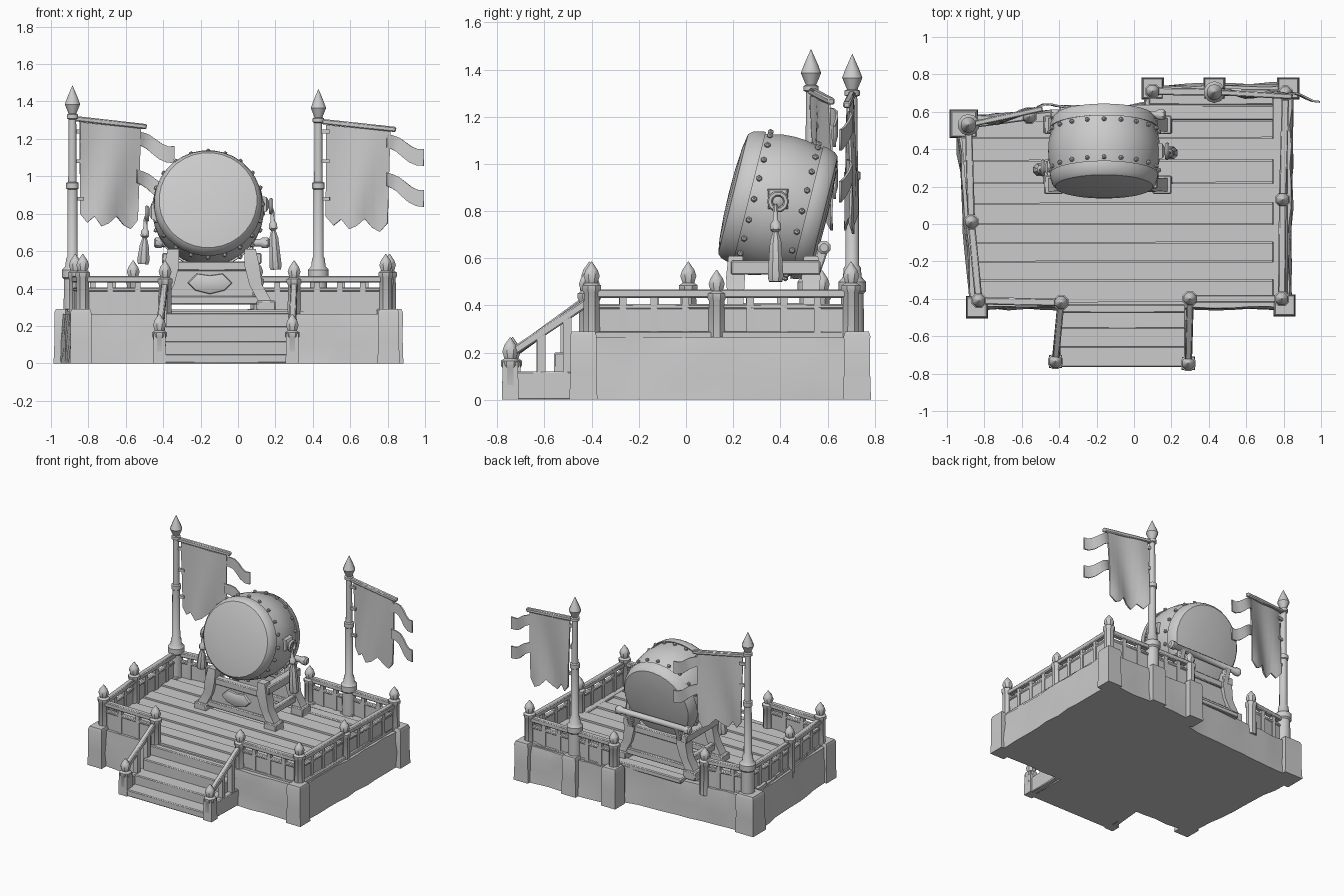
import bpy, bmesh, random
from math import sin, cos, pi, radians
from mathutils import Vector, Matrix, Euler

if "Cube" in bpy.data.objects:
    bpy.data.objects.remove(bpy.data.objects["Cube"])

random.seed(4)

def finish(bm, name):
    bmesh.ops.remove_doubles(bm, verts=bm.verts, dist=0.0003)
    bmesh.ops.recalc_face_normals(bm, faces=bm.faces)
    for f in bm.faces:
        f.smooth = True
    for e in bm.edges:
        e.smooth = len(e.link_faces) == 2 and e.calc_face_angle(0) < 0.65
    me = bpy.data.meshes.new(name)
    bm.to_mesh(me)
    bm.free()
    ob = bpy.data.objects.new(name, me)
    bpy.context.collection.objects.link(ob)
    return ob

def loft(name, rings, caps=True):
    bm = bmesh.new()
    vs = [[bm.verts.new(p) for p in r] for r in rings]
    n = len(rings[0])
    for a, b in zip(vs, vs[1:]):
        for i in range(n):
            bm.faces.new((a[i], a[(i + 1) % n], b[(i + 1) % n], b[i]))
    if caps:
        bm.faces.new(vs[0])
        bm.faces.new(vs[-1])
    return finish(bm, name)

def lathe(name, profile, loc, sides=8, rot=(0, 0, 0), caps=True):
    m = Matrix.Translation(loc) @ Euler(rot).to_matrix().to_4x4()
    rings = [[m @ Vector((r * cos(2 * pi * (i + .5) / sides), r * sin(2 * pi * (i + .5) / sides), z))
              for i in range(sides)] for r, z in profile]
    return loft(name, rings, caps)

def beam(name, a, b, w, h, bevel=0.006):
    a, b = Vector(a), Vector(b)
    d = (b - a).normalized()
    side = d.cross(Vector((0, 0, 1)))
    side = side.normalized() if side.length > 0.01 else Vector((1, 0, 0))
    up = side.cross(d)
    ob = loft(name, [[p + side * sx * w / 2 + up * sz * h / 2
                      for sx, sz in ((-1, -1), (1, -1), (1, 1), (-1, 1))] for p in (a, b)])
    if bevel:
        mod = ob.modifiers.new("bevel", 'BEVEL')
        mod.width, mod.segments = bevel, 1
    return ob

def box(name, x0, x1, y0, y1, z0, z1, bevel=0.006):
    return beam(name, (x0, (y0 + y1) / 2, (z0 + z1) / 2), (x1, (y0 + y1) / 2, (z0 + z1) / 2),
                y1 - y0, z1 - z0, bevel)

# Rough stone base with jittered walls
outline = [(-.945, .57), (-.87, -.45), (.83, -.45), (.845, .745), (.06, .735), (.06, .64)]
path = []
for i, a in enumerate(outline):
    a, b = Vector(a), Vector(outline[(i + 1) % len(outline)])
    n = max(1, int((b - a).length / .1))
    path += [a.lerp(b, k / n) for k in range(n)]
rings = []
for z, grow in ((0, 1.012), (.10, 1.004), (.2, 1.0), (.265, .995)):
    rings.append([(p.x * grow + random.uniform(-.008, .008),
                   p.y * grow + random.uniform(-.008, .008), z) for p in path])
loft("stone_base", rings)

# Deck planks, cut to the slanted left side
def left_x(y):
    return -.85 - .08 * (y + .42) / .98
ys = [-.42, -.30, -.20, -.10, 0, .11, .22, .34, .46, .555]
for i, (y0, y1) in enumerate(zip(ys, ys[1:])):
    z = .279 + .01 * (i % 2)
    loft("deck_plank", [[(left_x(y0), y0, k), (.76, y0 + .004, k), (.76, y1 - .004, k),
                         (left_x(y1), y1 - .004, k)] for k in (.25, z)])
box("deck_plank_back", -.4, .76, .555, .635, .25, .287)
box("deck_plank_back", .08, .76, .637, .72, .25, .28)
box("deck_edge", .74, .82, -.42, .72, .25, .29)

# Fence posts with pointed caps, standing on stone blocks
P = {'fl': (-.83, -.41), 'fr': (.79, -.40), 'sl': (-.39, -.42), 'sr': (.30, -.40), 'ml': (-.87, .01),
     'mr': (.795, .13), 'br': (.81, .70), 'bm': (.10, .71), 'bl': (-.56, .575),
     'pl': (-.885, .53), 'pr': (.43, .705)}
def post(x, y, z0, top):
    lathe("fence_post", [(.038, z0), (.036, top - .13), (.043, top - .12), (.043, top - .10), (.027, top - .09),
                         (.037, top - .06), (.028, top - .035), (.002, top)], (x, y, 0), 8)
for k, (x, y) in P.items():
    if k[0] != 'p':
        post(x, y, .2, .55 if k in ('sl', 'sr', 'mr', 'bm', 'bl') else .585)
for k, ox, oy in (('fl', -.01, -.035), ('fr', .015, -.035), ('br', .015, .025), ('bm', 0, .015),
                  ('pl', -.025, .005), ('pr', 0, .02)):
    x, y = P[k][0] + ox, P[k][1] + oy
    w = .072 if k in ('pl',) else .056
    lathe("stone_block", [(w * 1.5, 0), (w * 1.4, .12), (w * 1.42, .27), (w * 1.25, .29)], (x, y, 0), 4)

# Fence sections: top rail, low panel and balusters
def fence(a, b, panel=True):
    a, b = Vector((*P[a], 0)), Vector((*P[b], 0))
    up = Vector((0, 0, 1))
    beam("top_rail", a + up * .45, b + up * .45, .04, .036)
    beam("lower_rail", a + up * .395, b + up * .395, .03, .022)
    if panel:
        beam("fence_panel", a + up * .325, b + up * .325, .018, .13, 0)
    n = max(2, round((b - a).length / .13))
    for i in range(1, n):
        c = a.lerp(b, i / n)
        beam("baluster", c + up * .26, c + up * .44, .03, .03, 0)
for a, b in (('fl', 'sl'), ('sr', 'fr'), ('fr', 'mr'), ('mr', 'br'), ('br', 'pr'), ('pr', 'bm'),
             ('bl', 'pl'), ('pl', 'ml'), ('ml', 'fl')):
    fence(a, b)

# Stairs with side boards and sloping handrails
for y0, z in ((-.765, .05), (-.66, .12), (-.56, .20), (-.475, .27)):
    box("stair_step", -.40, .275, y0, -.43, 0, z)
for x, y, top in ((-.42, -.735, 'sl'), (.29, -.745, 'sr')):
    lathe("stair_block", [(.05, 0), (.046, .16)], (x, y, 0), 4)
    post(x, y, .0, .265)
    tx, ty = P[top]
    beam("hand_rail", (x, y, .195), (tx, ty, .425), .036, .036)
    beam("stair_side", (x, y, .06), (tx, ty, .06), .04, .12)
    for t in (.38, .7):
        bx, by = x + (tx - x) * t, y + (ty - y) * t
        beam("stair_baluster", (bx, by, .08), (bx, by, .195 + .23 * t), .035, .035, 0)

# Flag poles with spear tips
def pole(x, y, top):
    lathe("flag_pole", [(.05, .25), (.048, .45), (.058, .46), (.058, .50), (.04, .52), (.036, .56), (.029, .57),
                        (.028, .93), (.035, .935), (.035, .965), (.024, .97), (.021, top - .18),
                        (.032, top - .175), (.032, top - .155), (.022, top - .15), (.043, top - .10),
                        (.03, top - .065), (.001, top)], (x, y, 0), 10)
pole(*P['pl'], 1.485)
pole(*P['pr'], 1.465)

# Cloth sheet: function (u, v) -> point, given thickness
def sheet(name, fn, nu, nv, thick=.01):
    bm = bmesh.new()
    g = [[bm.verts.new(fn(i / nu, j / nv)) for j in range(nv + 1)] for i in range(nu + 1)]
    for i in range(nu):
        for j in range(nv):
            bm.faces.new((g[i][j], g[i + 1][j], g[i + 1][j + 1], g[i][j + 1]))
    mod = finish(bm, name).modifiers.new("thickness", 'SOLIDIFY')
    mod.thickness, mod.offset = thick, 0
hem = [.80, .755, .79, .74, .76, .80, .755, .735, .785]
def flag(x, y, width, slope, dz):
    def cloth(u, v):
        top = 1.29 - .035 * u + dz
        return (x + .04 + (width - .015 * v) * u, y + slope * u * width + .018 * sin(7 * u + 2 * v) * (.3 + v),
                top + (hem[round(u * 8)] + dz - .02 * u - top) * v)
    sheet("flag_cloth", cloth, 8, 7)
    beam("flag_bar", (x, y, 1.31 + dz), (x + width + .07, y + slope * (width + .05), 1.265 + dz), .03, .028)
    for z, drop in ((1.205, .085), (1.0, .10)):
        def streamer(u, v):
            return (x + width + .02 + .2 * u - .015 * v * sin(3 * u), y + slope * (width + .2 * u) + .02 * sin(5 * u),
                    z + dz - drop * u ** .8 + .015 * sin(6 * u) + (.5 - v) * (.07 + .02 * u))
        sheet("flag_streamer", streamer, 6, 2)
    for z in (.88, 1.08, 1.24):
        beam("flag_tie", (x, y, z), (x + .06, y + slope * .06, z), .02, .02, 0)
flag(*P['pl'], .325, .23, 0)
flag(*P['pr'], .345, -.06, -.015)

# Tilted drum: barrel body, domed heads, rims and studs
C, T = Vector((-.16, .39, .825)), (radians(76), 0, 0)
lathe("drum_body", [(.265, -.18), (.282, -.12), (.297, -.05), (.30, 0), (.297, .05), (.282, .12), (.265, .18)],
      C, 32, T)
for s in (1, -1):
    lathe("drum_head", [(.27, .13 * s), (.29, .125 * s), (.288, .145 * s), (.277, .18 * s), (.262, .196 * s),
                        (.2, .206 * s), (.1, .213 * s), (.002, .215 * s)], C, 32, T)
    m = Euler(T).to_matrix()
    for i in range(20):
        a = 2 * pi * i / 20
        d = Vector((cos(a), sin(a), 0))
        bm = bmesh.new()
        bmesh.ops.create_icosphere(bm, subdivisions=1, radius=.014,
                                   matrix=Matrix.Translation(C + m @ (d * .293 + Vector((0, 0, .105 * s)))))
        finish(bm, "drum_stud")

# Ring mounts and hanging tassels on both sides
ring = [(.035 + .012 * cos(k * pi / 3), .012 * sin(k * pi / 3)) for k in range(7)]
for x, y, z, s, length in ((.165, .39, .84, 1, .31), (-.475, .30, .80, -1, .24)):
    lathe("mount_plate", [(.065, -.035), (.055, .0), (.02, .015)], (x - .012 * s, y, z + .01), 4,
          (0, s * pi / 2, 0))
    lathe("pull_ring", ring, (x + .012 * s, y, z), 10, (0, pi / 2, 0), False)
    lathe("tassel", [(.006, .02), (.012, 0), (.012, -.05), (.024, -.065), (.024, -.09), (.013, -.10),
                     (.026, -.14), (.036, -length + .02), (.03, -length)],
          (x + .018 * s, y - .01, z - .03), 8, (0, -.06 * s, 0))

# Drum stand: splayed legs, cradle bars, front panel
cx = -.14
for s in (-1, 1):
    for y in (.21, .53):
        pts = ((.205, .61), (.215, .52), (.235, .42), (.285, .33), (.30, .275))
        loft("stand_leg", [[(cx + s * px + dx * w, y + dy * w, z) for dx, dy in ((-1, -1), (1, -1), (1, 1), (-1, 1))]
                           for (px, z), w in zip(pts, (.03, .04, .034, .036, .045))])
        box("stand_foot", cx + s * .29 - .05, cx + s * .29 + .05, y - .05, y + .05, .27, .335)
    box("cradle_bar", cx + s * .235 - .03, cx + s * .235 + .03, .19, .57, .53, .59)
    box("side_stretcher", cx + s * .25 - .02, cx + s * .25 + .02, .2, .54, .36, .41)
for y in (.21, .53):
    box("stand_beam", cx - .24, cx + .24, y - .025, y + .025, .495, .545)
    box("stand_low_beam", cx - .28, cx + .28, y - .025, y + .025, .315, .36)
    box("stand_panel", cx - .22, cx + .22, y - .01, y + .01, .35, .50, 0)
orn = [(-.12, .43), (-.08, .39), (0, .37), (.08, .39), (.12, .43), (.07, .48), (0, .47), (-.07, .48)]
loft("panel_ornament", [[(cx - .01 + x * k, y, .43 + (z - .43) * k) for x, z in orn]
                        for y, k in ((.20, 1), (.185, .95), (.178, .7))])
lathe("back_bar", [(.018, -.31), (.03, -.30), (.03, -.27), (.022, -.26), (.022, .26), (.03, .27), (.03, .30),
                   (.018, .31)], (cx, .585, .645), 8, (0, pi / 2, 0))
for s in (-1, 1):
    beam("back_brace", (cx + s * .2, .54, .52), (cx + s * .2, .585, .65), .045, .045)
